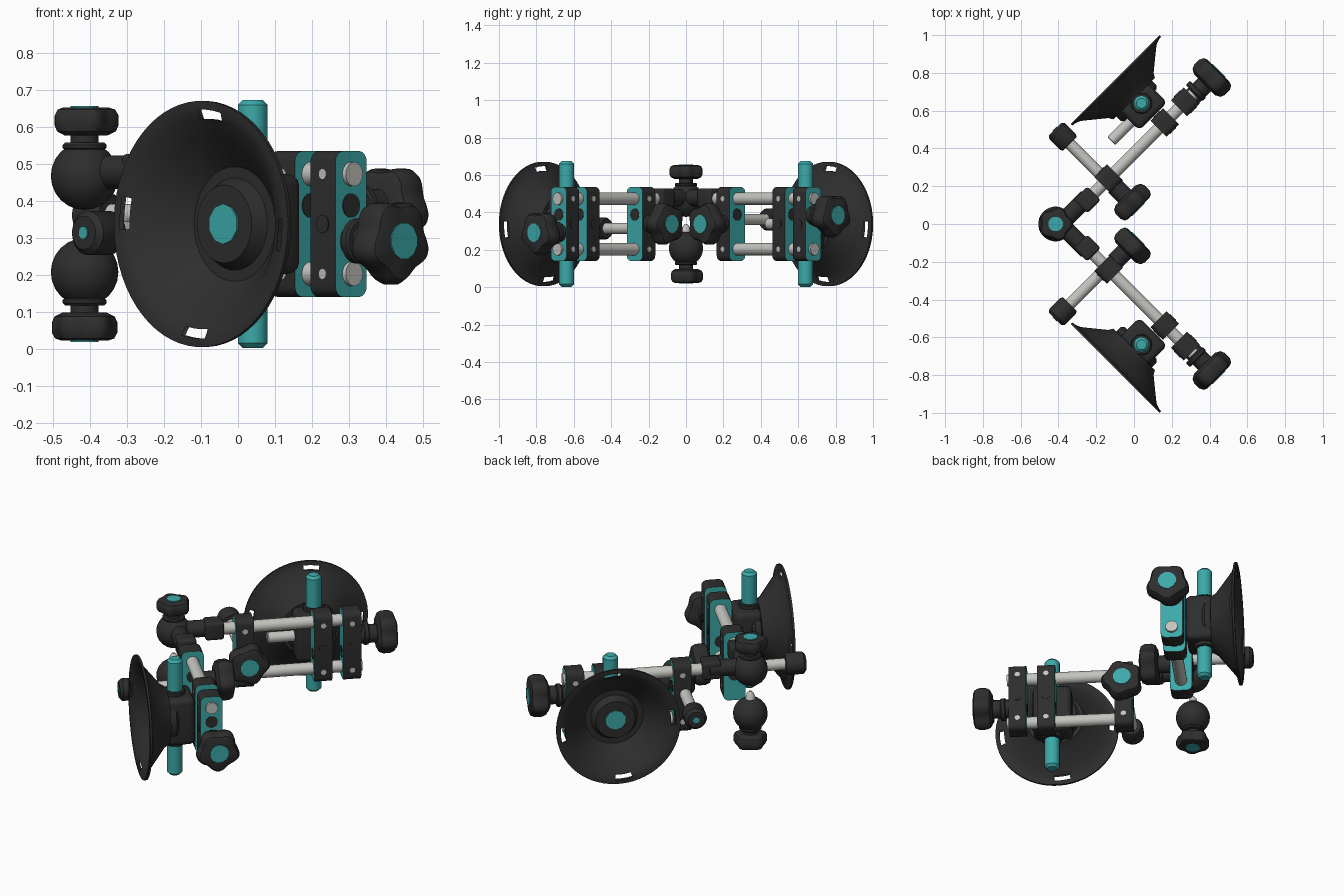
import bpy, bmesh, math
from mathutils import Matrix, Vector

if "Cube" in bpy.data.objects:
    bpy.data.objects.remove(bpy.data.objects["Cube"])

A = math.sqrt(0.5)
ZC = 0.338                      # mid height
ROD_T = -0.265                  # sideways offset of the arm rods
S, T, Z = Vector((1, 0, 0)), Vector((0, 1, 0)), Vector((0, 0, 1))


def material(name, col):
    m = bpy.data.materials.new(name)
    m.diffuse_color = (*col, 1)
    m.use_nodes = True
    m.node_tree.nodes["Principled BSDF"].inputs["Base Color"].default_value = m.diffuse_color
    return m


BLACK = material("black plastic", (0.027, 0.027, 0.027))
TEAL = material("teal", (0.045, 0.40, 0.40))
SILVER = material("silver metal", (0.55, 0.55, 0.52))

# Arm frames: local x runs along the arm, local y across it
FRONT = Matrix(((A, A, 0, 0), (-A, A, 0, 0), (0, 0, 1, 0), (0, 0, 0, 1)))
BACK = Matrix.Diagonal((1, -1, 1, 1)) @ FRONT
WORLD = Matrix.Identity(4)


def finish(name, bm, mats, frame, angle=35):
    bmesh.ops.transform(bm, matrix=frame, verts=bm.verts)
    bmesh.ops.recalc_face_normals(bm, faces=bm.faces)
    me = bpy.data.meshes.new(name)
    bm.to_mesh(me)
    bm.free()
    for m in mats:
        me.materials.append(m)
    me.shade_smooth()
    me.set_sharp_from_angle(angle=math.radians(angle))
    ob = bpy.data.objects.new(name, me)
    bpy.context.collection.objects.link(ob)
    return ob


def lathe(name, prof, mat, origin, axis, frame, seg=24, lobes=0, amp=0.0, closed=False, cut=None):
    """Revolve (radius, height) points around an axis; lobes give a star grip."""
    bm = bmesh.new()
    rings = []
    for r, h in prof:
        if r == 0:
            rings.append([bm.verts.new((0, 0, h))] * seg)
            continue
        ring = []
        for i in range(seg):
            a = 2 * math.pi * (i + 0.5) / seg
            q = r * (1 + amp * (math.cos(lobes * a) - 1)) if lobes else r
            ring.append(bm.verts.new((q * math.cos(a), q * math.sin(a), h)))
        rings.append(ring)
    pairs = list(zip(rings, rings[1:]))
    if closed:
        pairs.append((rings[-1], rings[0]))
    for k, (p, q) in enumerate(pairs):
        for i in range(seg):
            if cut and cut(k, i):
                continue
            j = (i + 1) % seg
            vs = list(dict.fromkeys((p[i], p[j], q[j], q[i])))
            if len(vs) > 2:
                bm.faces.new(vs)
    rot = Z.rotation_difference(axis).to_matrix().to_4x4()
    bmesh.ops.transform(bm, matrix=Matrix.Translation(origin) @ rot, verts=bm.verts)
    return finish(name, bm, [mat], frame)


def cyl(name, r, length, mat, origin, axis, frame, seg=20, bev=0.0):
    prof = [(0, 0), (r - bev, 0), (r, bev), (r, length - bev), (r - bev, length), (0, length)]
    if bev == 0:
        prof = [(0, 0), (r, 0), (r, length), (0, length)]
    return lathe(name, prof, mat, origin, axis, frame, seg)


def block(name, centre, size, bev, frame, along=None, teal_ends=False):
    """Box with rounded edges, optionally only those parallel to one axis."""
    bm = bmesh.new()
    bmesh.ops.create_cube(bm, size=1)
    bmesh.ops.scale(bm, vec=size, verts=bm.verts)
    edges = [e for e in bm.edges if along is None or
             abs((e.verts[0].co - e.verts[1].co).normalized().dot(along)) > 0.9]
    bmesh.ops.bevel(bm, geom=edges, offset=bev, segments=4, profile=0.5, affect='EDGES')
    bm.normal_update()
    if teal_ends:
        for f in bm.faces:
            f.material_index = int(abs(f.normal.x) > 0.9)
    bmesh.ops.translate(bm, vec=centre, verts=bm.verts)
    return finish(name, bm, [BLACK, TEAL], frame)


def knob(name, r, depth, origin, axis, frame, neck=0.07):
    """Star grip with neck and coloured centre disc; origin is the grip's back."""
    o = Vector(origin)
    lathe(name, [(0, 0), (r * .68, 0), (r * .92, depth * .14), (r, depth * .35), (r, depth * .72),
                 (r * .9, depth * .93), (r * .72, depth), (0, depth)],
          BLACK, o, axis, frame, 60, 5, 0.08)
    cyl(name + "_neck", r * .42, neck + .01, BLACK, o - axis * neck, axis, frame)
    cyl(name + "_disc", r * .43, .006, TEAL, o + axis * (depth - .002), axis, frame, 12)


def arm(side, frame, zk, zs):
    # Twin rods; the upper one reaches the hinge
    cyl(side + "_upper_rod", .033, .96, SILVER, (-.25, ROD_T, ZC + .135), S, frame)
    cyl(side + "_lower_rod", .033, .68, SILVER, (.03, ROD_T, ZC - .135), S, frame)
    # Hinge socket
    cyl(side + "_hinge_arm", .046, .22, BLACK, (-.29, ROD_T - .01, ZC + .14), S, frame, bev=.006)
    block(side + "_hinge_socket", (-.085, ROD_T, ZC + .14), (.10, .10, .10), .014, frame)
    # Clamp plates
    for n, s in (("inner", .075), ("middle", .495), ("outer", .65)):
        block(f"{side}_{n}_plate", (s, ROD_T, ZC), (.095, .12, .395), .03, frame, S, True)
        for d in (-1, 1):
            cyl(f"{side}_{n}_plate_bore", .033, .004, BLACK,
                (s + d * .0475 - .002, ROD_T, ZC + .05 * d), S, frame)
            for dz in (-.135, 0, .135):
                cyl(f"{side}_{n}_plate_screw", .015 if dz else .024, .006,
                    SILVER if dz else BLACK, (s, ROD_T + d * .06 - .003, ZC + dz), T, frame, 12)
    # End knob
    knob(side + "_end_knob", .118, .105, (.785, ROD_T + .008, zk), S, frame, .09)
    cyl(side + "_end_collar", .062, .03, BLACK, (.715, ROD_T, zk), S, frame, bev=.006)
    # Cross rod with its knob and foot
    cyl(side + "_cross_rod", .031, .33, SILVER, (.06, -.58, zs), T, frame)
    lathe(side + "_cross_foot", [(0, 0), (.045, 0), (.06, .015), (.06, .095), (.052, .11), (0, .11)],
          BLACK, (.06, -.65, zs), T, frame)
    cyl(side + "_foot_dot", .018, .006, TEAL, (.06, -.654, zs), T, frame, 8)
    knob(side + "_cross_knob", .115, .10, (.07, -.14, ZC), T, frame, .075)
    # Suction cup: thin shell with four square holes in its flange
    prof = [(0, .135), (.155, .14), (.17, .115), (.25, .05), (.285, .022), (.31, .012),
            (.333, .008), (.333, -.004), (.31, -.004), (.285, .008), (.24, .04),
            (.155, .125), (.125, .125), (.105, .085), (0, .085)]
    lathe(side + "_suction_cup", prof, BLACK, (.47, -.608, ZC), T, frame, 64,
          cut=lambda k, i: k in (4, 8) and i % 16 in (0, 1, 15))
    cyl(side + "_cup_disc", .055, .006, TEAL, (.47, -.528, ZC), T, frame, 10)
    block(side + "_cup_body", (.475, -.405, ZC), (.21, .15, .27), .03, frame)
    cyl(side + "_cup_neck", .135, .06, BLACK, (.47, -.48, ZC), T, frame, 32, .015)
    # Upright pin through the cup body
    cyl(side + "_pin", .041, .672, TEAL, (.48, -.424, ZC - .336), Z, frame, 16, .014)
    for d in (-1, 1):
        cyl(side + "_pin_collar", .056, .03, BLACK, (.48, -.424, ZC + d * .142 - .015), Z, frame, 16, .005)


arm("front", FRONT, ZC - .046, ZC - .024)
arm("back", BACK, ZC + .046, ZC + .024)
# Short spare stub on the back cup body
cyl("back_stub_rod", .03, .16, SILVER, (.225, -.396, ZC), S, BACK, bev=.005)

# Hinge: two balls, each with a small knob
HX = -.415
for name, d in (("upper", 1), ("lower", -1)):
    axis = Z * d
    c = Vector((HX, 0, ZC + d * .13))
    n = 12
    ball = [(0 if i in (0, n) else .092 * math.sin(math.pi * i / n), -.092 * math.cos(math.pi * i / n))
            for i in range(n + 1)]
    lathe(name + "_hinge_ball", ball, BLACK, c, axis, WORLD, 28)
    cyl(name + "_hinge_collar", .06, .02, BLACK, c + axis * .07, axis, WORLD, bev=.006)
    knob(name + "_hinge_knob", .092, .075, c + axis * .11, axis, WORLD, .04)
lathe("lower_hinge_tip", [(0, 0), (.028, 0), (.02, .03), (.008, .045), (0, .045)], SILVER,
      (HX, 0, ZC - .045), Z, WORLD, 12)
